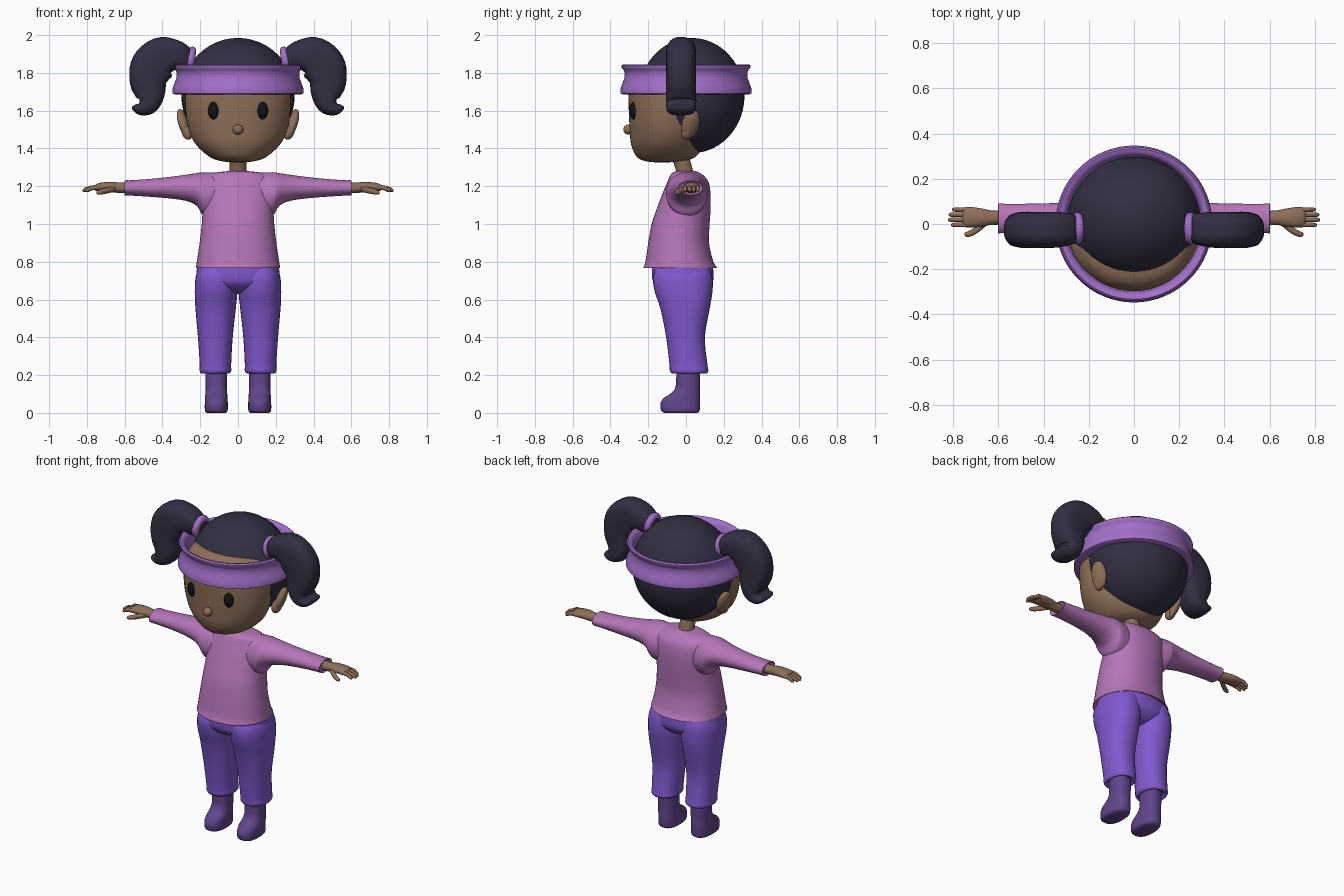
import bpy, bmesh, math
from mathutils import Vector, Matrix

COLORS = {
    "skin": (.27, .16, .10, 1), "hair": (.032, .028, .055, 1), "shirt": (.46, .18, .48, 1),
    "trousers": (.22, .10, .62, 1), "boots": (.12, .06, .26, 1), "band": (.36, .16, .58, 1),
    "eyes": (.006, .006, .008, 1)}
MATS = {}
for key, col in COLORS.items():
    MATS[key] = bpy.data.materials.new(key)
    MATS[key].diffuse_color = col


def finish(bm, name, mat, mirror=False, angle=50):
    bmesh.ops.recalc_face_normals(bm, faces=bm.faces)
    me = bpy.data.meshes.new(name)
    bm.to_mesh(me)
    bm.free()
    me.shade_smooth()
    me.set_sharp_from_angle(angle=math.radians(angle))
    me.materials.append(MATS[mat])
    ob = bpy.data.objects.new(name, me)
    bpy.context.collection.objects.link(ob)
    if mirror:
        ob.modifiers.new("mirror", "MIRROR").use_mirror_merge = False
    return ob


def spline(rows, steps):
    """Catmull-Rom through rows of numbers."""
    out = []
    for i in range(len(rows) - 1):
        a, b, c, d = (rows[min(max(k, 0), len(rows) - 1)] for k in (i - 1, i, i + 1, i + 2))
        for s in range(steps):
            t = s / steps
            out.append([.5 * (2*q + (r-p)*t + (2*p-5*q+4*r-w)*t*t + (3*q-p-3*r+w)*t**3)
                        for p, q, r, w in zip(a, b, c, d)])
    return out + [list(rows[-1])]


def loft(bm, rows, u=None, v=(0, 1, 0), n=32, power=2, steps=4):
    """Skin elliptical rings (x, y, z, ru, rv); without u the rings follow the path."""
    rows = spline(rows, steps)
    pts = [Vector(r[:3]) for r in rows]
    v = Vector(v)
    rings = []
    for i, r in enumerate(rows):
        tan = pts[min(i + 1, len(pts) - 1)] - pts[max(i - 1, 0)]
        uu = Vector(u) if u else v.cross(tan).normalized()
        ring = []
        for k in range(n):
            a = 2 * math.pi * k / n
            c, s = math.cos(a), math.sin(a)
            ring.append(bm.verts.new(
                pts[i] + uu * math.copysign(abs(c) ** (2 / power), c) * max(r[3], .001)
                + v * math.copysign(abs(s) ** (2 / power), s) * max(r[4], .001)))
        rings.append(ring)
    for p, q in zip(rings, rings[1:]):
        for k in range(n):
            bm.faces.new((p[k], p[(k + 1) % n], q[(k + 1) % n], q[k]))
    bm.faces.new(rings[0])
    bm.faces.new(rings[-1])


def upright(bm, rows, cx=0, **kw):
    """Vertical loft from rows (z, half width, y front, y back)."""
    loft(bm, [(cx, (f + b) / 2, z, w, (b - f) / 2) for z, w, f, b in rows], u=(1, 0, 0), **kw)


def ellipsoid(name, mat, loc, size, rot=(0, 0, 0), mirror=False, seg=32):
    bm = bmesh.new()
    m = Matrix.Translation(loc)
    for ang, ax in zip(rot, "XYZ"):
        m = m @ Matrix.Rotation(ang, 4, ax)
    bmesh.ops.create_uvsphere(bm, u_segments=seg, v_segments=seg // 2, radius=1,
                              matrix=m @ Matrix.Diagonal((*size, 1)))
    return finish(bm, name, mat, mirror)


def lathe(bm, profile, n=64):
    """Closed (radius, z) profile turned about z."""
    rings = [[bm.verts.new((r * math.cos(2*math.pi*k/n), r * math.sin(2*math.pi*k/n), z))
              for r, z in profile] for k in range(n)]
    m = len(profile)
    for k in range(n):
        a, b = rings[k], rings[(k + 1) % n]
        for j in range(m):
            bm.faces.new((a[j], b[j], b[(j + 1) % m], a[(j + 1) % m]))


# head, hair, face
bm = bmesh.new()
upright(bm, [(1.325, .005, -.14, -.12), (1.332, .085, -.21, -.03), (1.355, .15, -.26, .05),
             (1.42, .222, -.29, .09), (1.50, .262, -.298, .10), (1.60, .278, -.303, .10),
             (1.70, .278, -.303, .10), (1.78, .25, -.285, .09), (1.83, .19, -.235, .06),
             (1.85, .01, -.1, -.08)], n=48)
finish(bm, "head", "skin", angle=80)
ellipsoid("hair_cap", "hair", (0, .03, 1.68), (.30, .28, .305), seg=48)
ellipsoid("eyes", "eyes", (.13, -.278, 1.60), (.029, .022, .046), (0, 0, .25), True)
ellipsoid("nose", "skin", (0, -.304, 1.50), (.028, .028, .027))
ellipsoid("ears", "skin", (.285, .025, 1.53), (.028, .048, .083), (-.2, .3, .35), True)
ellipsoid("ear_lobes", "skin", (.27, .005, 1.49), (.03, .03, .045), (-.2, .3, 0), True)

# headband
bm = bmesh.new()
lathe(bm, [(.295, 1.69), (.335, 1.686), (.347, 1.692), (.347, 1.715), (.338, 1.74), (.327, 1.77),
           (.324, 1.80), (.330, 1.815), (.340, 1.825), (.341, 1.838), (.333, 1.845),
           (.318, 1.842), (.303, 1.825), (.295, 1.78)])
finish(bm, "headband", "band")

# pigtails and their ties
bm = bmesh.new()
loft(bm, [(.23, -.02, 1.865, .04, .045), (.27, -.022, 1.872, .06, .065), (.33, -.025, 1.892, .082, .078),
          (.40, -.026, 1.885, .107, .08), (.455, -.026, 1.83, .115, .08), (.475, -.026, 1.76, .10, .08),
          (.468, -.026, 1.69, .082, .08), (.478, -.026, 1.635, .06, .08), (.515, -.026, 1.61, .036, .076),
          (.55, -.026, 1.617, .016, .065), (.56, -.026, 1.622, .003, .04)], power=2.6, n=36)
finish(bm, "pigtails", "hair", True, 80)
bm = bmesh.new()
lathe(bm, [(.05 + .022 * math.cos(a * math.pi / 6), .022 * math.sin(a * math.pi / 6)) for a in range(12)], 32)
bm.transform(Matrix.Translation((.25, -.02, 1.868)) @ Matrix.Rotation(math.radians(82), 4, "Y"))
finish(bm, "hair_ties", "band", True)

# neck
bm = bmesh.new()
loft(bm, [(0, .0, 1.22, .05, .05), (0, -.01, 1.29, .045, .045), (0, -.04, 1.38, .05, .05)], u=(1, 0, 0))
finish(bm, "neck", "skin")

# shirt body and sleeves
bm = bmesh.new()
upright(bm, [(.785, .19, -.18, .13), (.766, .222, -.225, .165), (.80, .218, -.215, .145),
             (.90, .203, -.20, .122), (1.0, .192, -.182, .125), (1.08, .188, -.155, .13),
             (1.16, .19, -.125, .13), (1.22, .185, -.10, .12), (1.255, .165, -.085, .095),
             (1.272, .12, -.07, .07), (1.28, .05, -.05, .05)], n=48, power=2.2)
finish(bm, "shirt_body", "shirt")
bm = bmesh.new()
loft(bm, [(x, y, (lo + hi) / 2, ry, (hi - lo) / 2) for x, lo, hi, y, ry in (
    (.12, 1.03, 1.272, .005, .10), (.185, 1.045, 1.274, .005, .11), (.215, 1.092, 1.27, .005, .105),
    (.26, 1.118, 1.263, .01, .09), (.34, 1.133, 1.252, .018, .075), (.45, 1.143, 1.24, .024, .066),
    (.56, 1.15, 1.232, .025, .064), (.60, 1.152, 1.231, .025, .066), (.592, 1.162, 1.22, .025, .053))],
    u=(0, 1, 0), v=(0, 0, 1))
finish(bm, "sleeves", "shirt", True)

# hands: palm, four fingers, thumb
bm = bmesh.new()
side = dict(u=(0, 1, 0), v=(0, 0, 1), n=20)
loft(bm, [(.56, .028, 1.19, .032, .028), (.63, .028, 1.192, .032, .028), (.67, .028, 1.196, .04, .027),
          (.72, .030, 1.196, .045, .024), (.75, .030, 1.193, .043, .019), (.76, .030, 1.192, .03, .01)], **side)
for i, tip in enumerate((.81, .823, .82, .805)):
    y = -.004 + .0225 * i
    loft(bm, [(.72, y, 1.195, .009, .012), (.77, y, 1.192, .0098, .013), (tip - .015, y, 1.182, .0095, .012),
              (tip - .003, y, 1.178, .006, .007), (tip, y, 1.177, .001, .001)], **side)
loft(bm, [(.65, .01, 1.185, .016, .014), (.69, -.022, 1.178, .016, .016), (.725, -.042, 1.17, .014, .014),
          (.745, -.046, 1.166, .009, .009), (.75, -.046, 1.165, .001, .001)], **side)
finish(bm, "hands", "skin", True, 70)

# trousers: hips and legs
bm = bmesh.new()
upright(bm, [(.63, .03, -.06, .06), (.645, .12, -.12, .10), (.68, .215, -.165, .135),
             (.72, .222, -.18, .146), (.80, .212, -.18, .14)], n=40, power=2.2)
finish(bm, "trouser_hips", "trousers", angle=80)
bm = bmesh.new()
loft(bm, [((i + o) / 2, (f + b) / 2, z, (o - i) / 2, (b - f) / 2) for z, i, o, f, b in (
    (.225, .06, .18, -.06, .09), (.208, .05, .192, -.072, .105), (.222, .036, .203, -.085, .118),
    (.26, .036, .203, -.088, .113), (.40, .028, .212, -.105, .10), (.55, .012, .225, -.135, .125),
    (.64, .003, .229, -.165, .14), (.72, .002, .224, -.175, .14), (.78, .01, .20, -.15, .12))],
    u=(1, 0, 0), power=2.2)
finish(bm, "trouser_legs", "trousers", True, 70)

# boots
bm = bmesh.new()
upright(bm, [(0, .05, -.115, .06), (.012, .06, -.131, .072), (.045, .061, -.136, .075),
             (.075, .06, -.122, .075), (.10, .058, -.085, .074), (.13, .056, -.058, .073),
             (.18, .057, -.052, .074), (.25, .058, -.05, .075)], cx=.115, power=2.4)
finish(bm, "boots", "boots", True)
